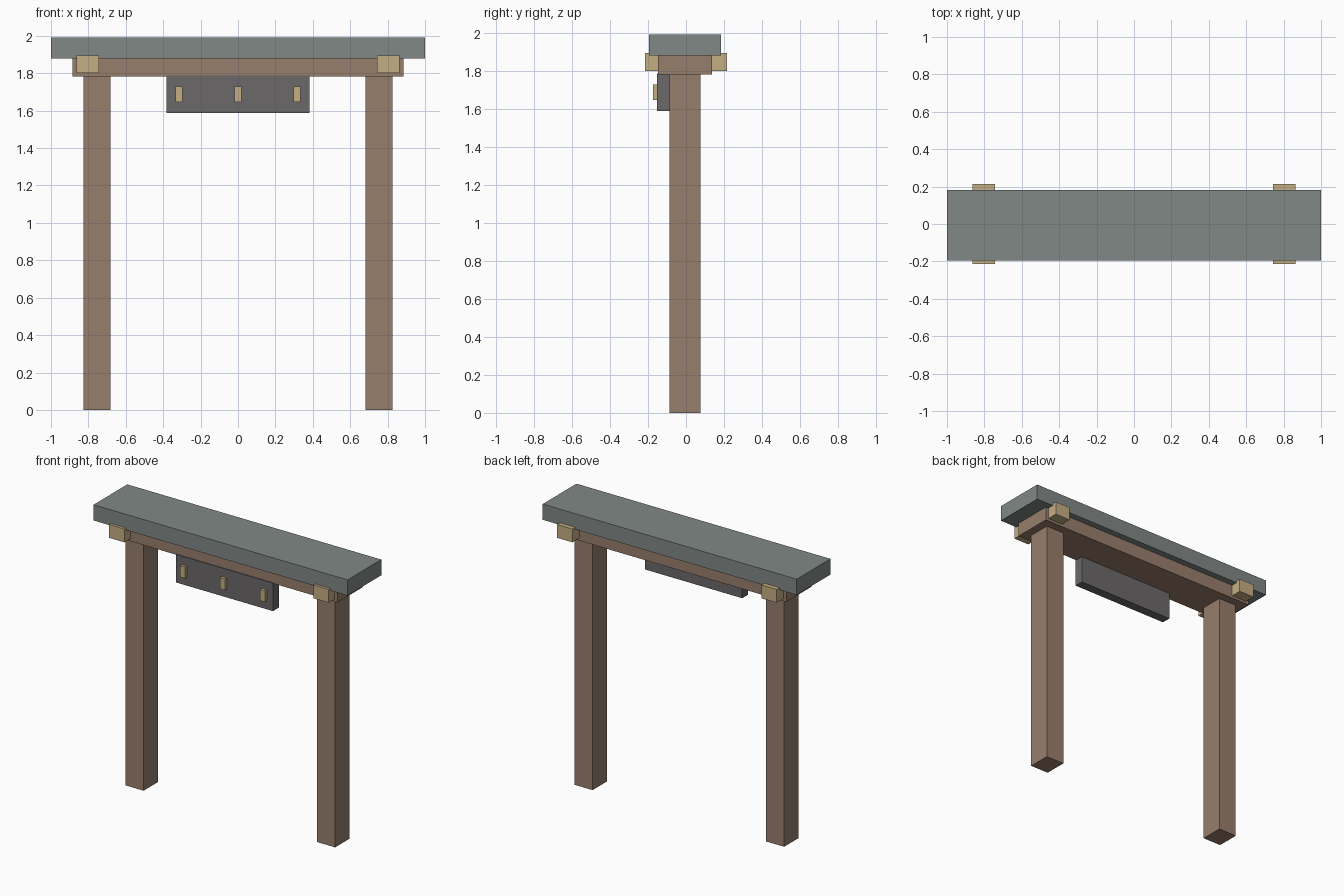
import bpy
import bmesh
from mathutils import Vector

if "Cube" in bpy.data.objects:
    bpy.data.objects.remove(bpy.data.objects["Cube"])


def make_material(name, color):
    mat = bpy.data.materials.new(name)
    mat.diffuse_color = (*color, 1.0)
    mat.use_nodes = True
    mat.node_tree.nodes["Principled BSDF"].inputs["Base Color"].default_value = mat.diffuse_color
    return mat


WOOD = make_material("brown_wood", (0.31, 0.21, 0.15))
SLATE = make_material("grey_slate", (0.22, 0.25, 0.24))
TAN = make_material("pale_wood", (0.56, 0.43, 0.23))
DARK = make_material("dark_board", (0.15, 0.14, 0.145))


def box(name, xs, ys, zs, mat):
    """Flat-faced box given its (min, max) range on each axis."""
    lo, hi = Vector((xs[0], ys[0], zs[0])), Vector((xs[1], ys[1], zs[1]))
    center, size = (lo + hi) / 2, hi - lo
    bm = bmesh.new()
    bmesh.ops.create_cube(bm, size=1.0)
    bmesh.ops.scale(bm, vec=size, verts=bm.verts)
    mesh = bpy.data.meshes.new(name)
    bm.to_mesh(mesh)
    bm.free()
    mesh.materials.append(mat)
    obj = bpy.data.objects.new(name, mesh)
    obj.location = center
    bpy.context.collection.objects.link(obj)
    return obj


# Roof slab and the lintel beneath it
box("roof_slab", (-1.0, 1.0), (-0.196, 0.183), (1.88, 1.992), SLATE)
box("lintel_beam", (-0.886, 0.886), (-0.147, 0.137), (1.782, 1.88), WOOD)

# Posts, with a cross tie poking out front and back above each
for side, s in (("left", -1), ("right", 1)):
    x = s * 0.754
    box(f"{side}_post", (x - 0.072, x + 0.072), (-0.087, 0.076), (0.0, 1.782), WOOD)
    x = s * 0.804
    box(f"{side}_cross_tie", (x - 0.06, x + 0.06), (-0.215, 0.215), (1.80, 1.895), TAN)

# Hanging board with three pegs on its front
box("hanging_board", (-0.382, 0.382), (-0.153, -0.087), (1.588, 1.787), DARK)
for name, x in (("left", -0.315), ("middle", 0.0), ("right", 0.315)):
    box(f"{name}_board_peg", (x - 0.019, x + 0.019), (-0.174, -0.150), (1.647, 1.728), TAN)
